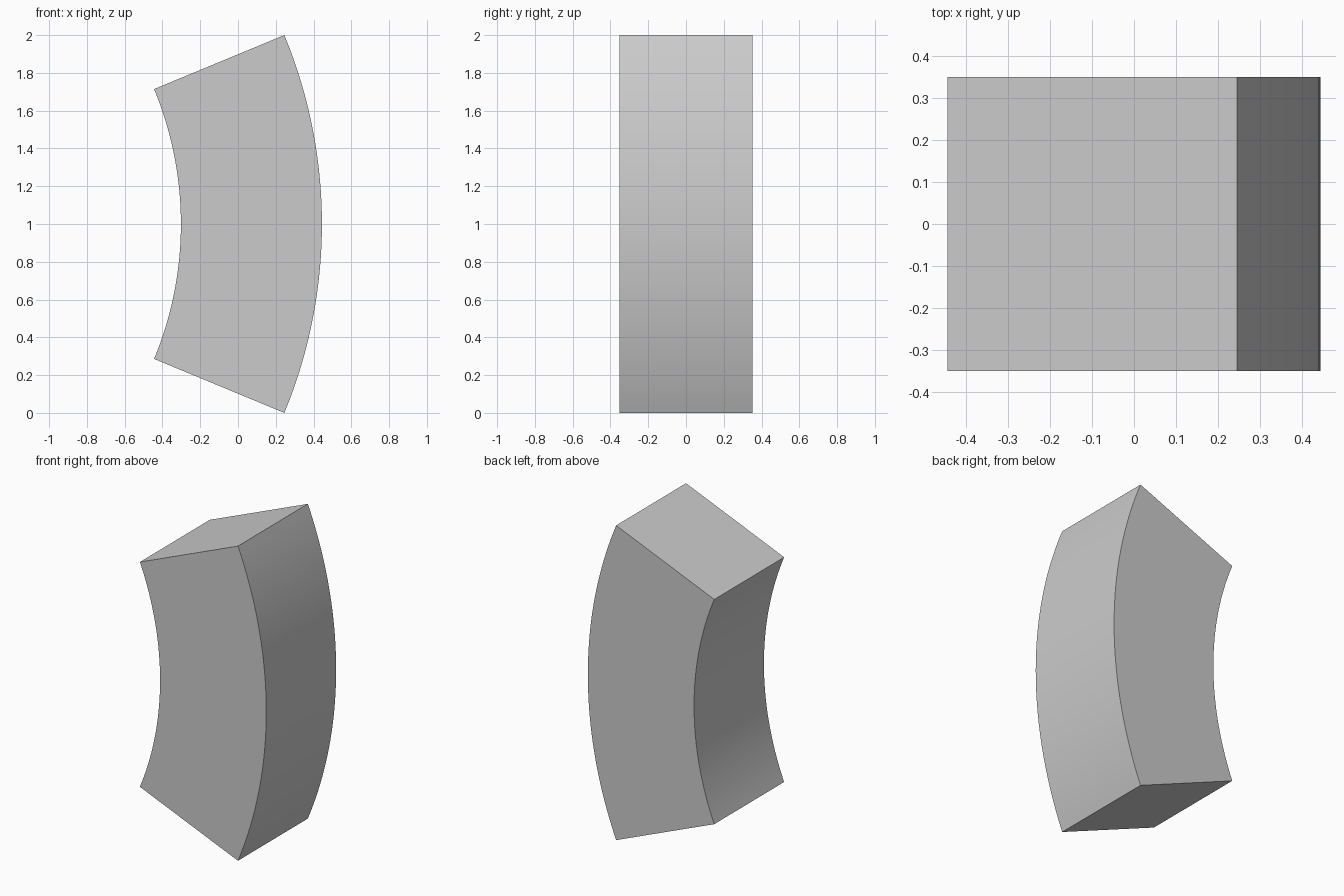
import bpy, bmesh
from math import sin, cos, radians

if "Cube" in bpy.data.objects:
    bpy.data.objects.remove(bpy.data.objects["Cube"])

HALF = radians(22.5)
R_OUT = 1 / sin(HALF)
R_IN = R_OUT * 2.5 / 3.5
DEPTH = 0.702
STEPS = 48
CX = (R_OUT + R_IN * cos(HALF)) / 2  # centres the width on x = 0


def arc(radius, start, end):
    """Points on an arc in the front (XZ) plane."""
    angles = [start + (end - start) * i / STEPS for i in range(STEPS + 1)]
    return [(radius * cos(a) - CX, -DEPTH / 2, 1 + radius * sin(a)) for a in angles]


# Ring-segment profile, extruded front to back
bm = bmesh.new()
outline = arc(R_OUT, -HALF, HALF) + arc(R_IN, HALF, -HALF)
face = bm.faces.new([bm.verts.new(p) for p in outline])
res = bmesh.ops.extrude_face_region(bm, geom=[face], use_keep_orig=True)
back = [v for v in res["geom"] if isinstance(v, bmesh.types.BMVert)]
bmesh.ops.translate(bm, verts=back, vec=(0, DEPTH, 0))
bmesh.ops.recalc_face_normals(bm, faces=bm.faces)

mesh = bpy.data.meshes.new("curved_block")
bm.to_mesh(mesh)
bm.free()
block = bpy.data.objects.new("curved_block", mesh)
bpy.context.collection.objects.link(block)

# Smooth curved sides with sharp edges
bpy.context.view_layer.objects.active = block
block.select_set(True)
bpy.ops.object.shade_smooth_by_angle(angle=radians(30))
